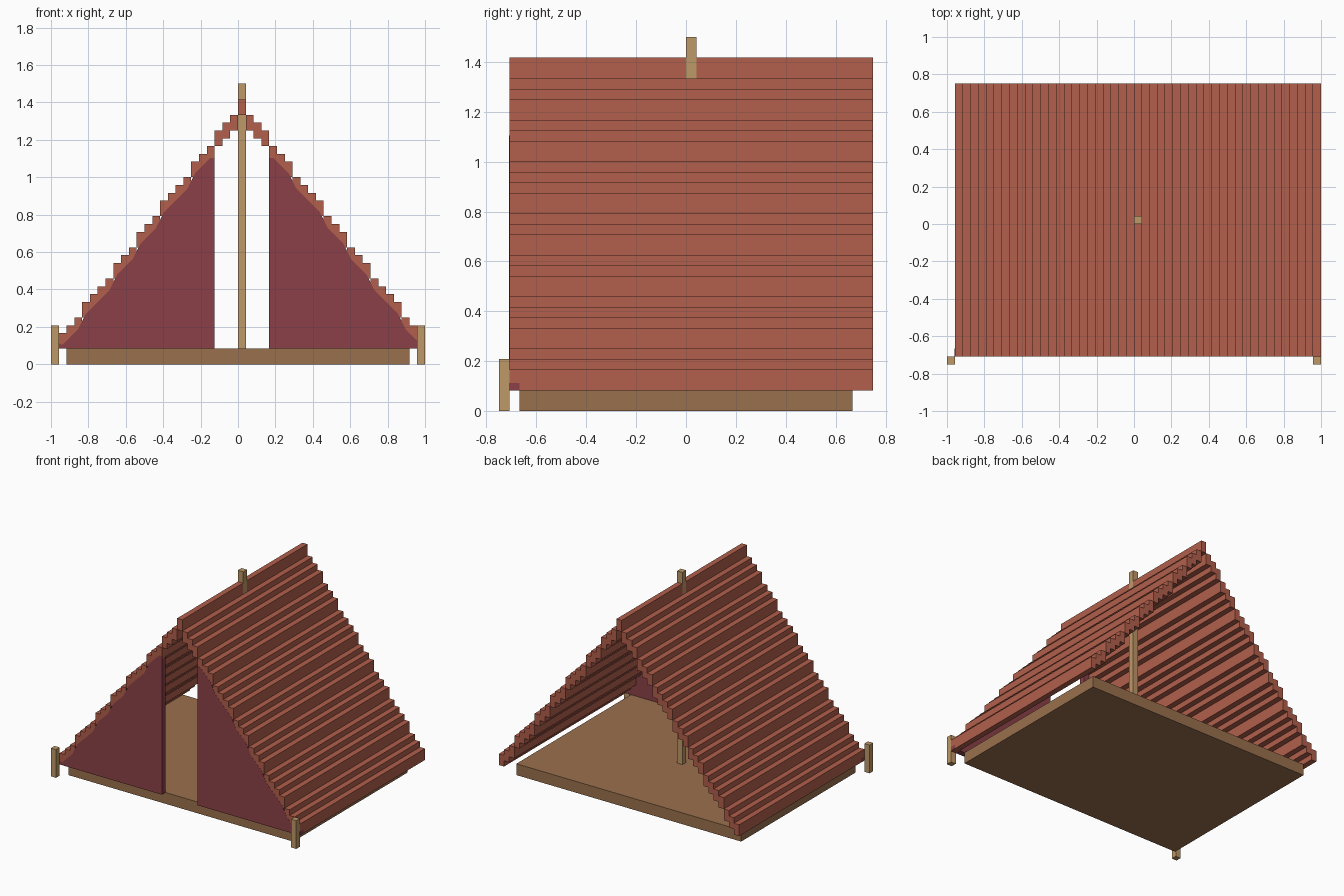
import bpy, bmesh, math

cube = bpy.data.objects.get("Cube")
if cube:
    bpy.data.objects.remove(cube, do_unlink=True)

U = 2 / 48            # size of one block
FRONT, BACK = -17, 18  # roof ends in blocks


def material(name, rgb):
    lin = [((c / 255 + 0.055) / 1.055) ** 2.4 for c in rgb] + [1.0]
    m = bpy.data.materials.new(name)
    m.use_nodes = True
    m.diffuse_color = lin
    bsdf = next(n for n in m.node_tree.nodes if n.type == 'BSDF_PRINCIPLED')
    bsdf.inputs["Base Color"].default_value = lin
    bsdf.inputs["Roughness"].default_value = 0.9
    return m


ROOF = material("terracotta cloth", (178, 95, 75))
PANEL = material("maroon cloth", (138, 64, 71))
FLOOR = material("brown wood", (154, 112, 77))
POLE = material("light wood", (190, 152, 104))


def finish(name, bm, mat):
    bmesh.ops.recalc_face_normals(bm, faces=bm.faces)
    me = bpy.data.meshes.new(name)
    bm.to_mesh(me)
    bm.free()
    me.materials.append(mat)
    ob = bpy.data.objects.new(name, me)
    bpy.context.scene.collection.objects.link(ob)
    return ob


def box(name, lo, hi, mat):
    """Box given by two corners in block units."""
    bm = bmesh.new()
    bmesh.ops.create_cube(bm, size=1)
    for v in bm.verts:
        v.co = [(lo[i] if v.co[i] < 0 else hi[i]) * U for i in range(3)]
    return finish(name, bm, mat)


def extrude_y(bm, depth):
    """Extrude every flat face backwards along y."""
    res = bmesh.ops.extrude_face_region(bm, geom=bm.faces[:], use_keep_orig=True)
    verts = [g for g in res["geom"] if isinstance(g, bmesh.types.BMVert)]
    bmesh.ops.translate(bm, verts=verts, vec=(0, depth * U, 0))


def roof_bottom(d):
    """Underside height of the roof course d blocks away from the ridge."""
    return 2 + math.floor((23 - abs(d)) * 30 / 23 + 0.1)


# Stepped roof: two blocks thick, one course per block of width
bm = bmesh.new()
verts, run = {}, 0


def roof_vert(x, z):
    key = (x, z, run)
    if key not in verts:
        verts[key] = bm.verts.new((x * U, FRONT * U, z * U))
    return verts[key]


for d in range(-23, 24):
    b = roof_bottom(d)
    if d > -23 and abs(b - roof_bottom(d - 1)) == 2:
        run += 1      # courses that only meet at a corner stay separate
    for z in (b, b + 1):
        bm.faces.new([roof_vert(d, z), roof_vert(d + 1, z),
                      roof_vert(d + 1, z + 1), roof_vert(d, z + 1)])
extrude_y(bm, BACK - FRONT)
bmesh.ops.recalc_face_normals(bm, faces=bm.faces)
bmesh.ops.dissolve_limit(bm, angle_limit=0.01, verts=bm.verts, edges=bm.edges)
finish("stepped_roof", bm, ROOF)

# Front door panels on both sides of the entrance, tucked into the roof
GAP = 0.02
for name, s in (("left_front_panel", 1), ("right_front_panel", -1)):
    outline = [(3.5, 2), (23.5 + GAP, 2), (23.5 + GAP, 2.7)]
    outline += [(d, roof_bottom(d) + 0.5) for d in range(23, 3, -1)]
    outline.append((3.5, 26.5))
    bm = bmesh.new()
    bm.faces.new([bm.verts.new(((0.5 + s * x) * U, (FRONT - GAP) * U, z * U))
                  for x, z in outline])
    extrude_y(bm, 1 + GAP)
    finish(name, bm, PANEL)

# Floor, centre pole and the two front stakes
box("floor", (-22, -16, 0), (22, 16, 2), FLOOR)
box("centre_pole", (-GAP, 0, 2), (1 + GAP, 1, 36), POLE)
box("right_front_stake", (-24, -18, 0), (-23, -17, 5), POLE)
box("left_front_stake", (23, -18, 0), (24, -17, 5), POLE)
